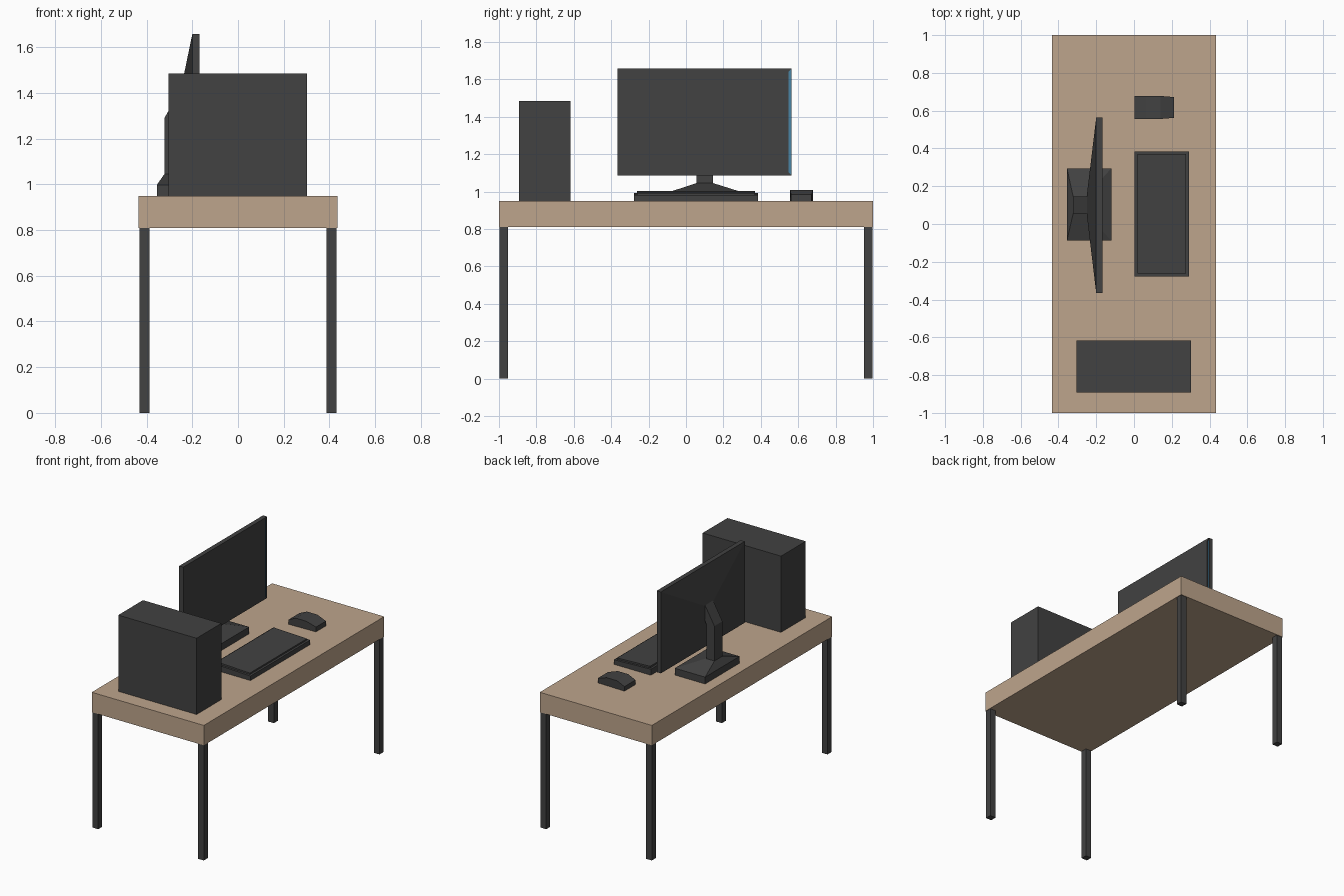
import bpy, bmesh
from mathutils import Vector

if "Cube" in bpy.data.objects:
    bpy.data.objects.remove(bpy.data.objects["Cube"])


def material(name, rgb):
    m = bpy.data.materials.new(name)
    m.diffuse_color = (*rgb, 1)
    m.use_nodes = True
    m.node_tree.nodes["Principled BSDF"].inputs["Base Color"].default_value = m.diffuse_color
    return m


WOOD = material("light wood", (0.515, 0.376, 0.262))
DARK = material("dark grey", (0.054, 0.054, 0.054))
BLUE = material("screen blue", (0.067, 0.227, 0.366))


def finish(name, bm, *mats):
    bmesh.ops.recalc_face_normals(bm, faces=bm.faces)
    me = bpy.data.meshes.new(name)
    bm.to_mesh(me)
    bm.free()
    for m in mats:
        me.materials.append(m)
    ob = bpy.data.objects.new(name, me)
    bpy.context.collection.objects.link(ob)
    return ob


def bm_box(x, y, z):
    bm = bmesh.new()
    bmesh.ops.create_cube(bm, size=1)
    for v in bm.verts:
        v.co = Vector([(r[0] + r[1]) / 2 + c * (r[1] - r[0]) for c, r in zip(v.co, (x, y, z))])
    return bm


def box(name, x, y, z, mat):
    return finish(name, bm_box(x, y, z), mat)


def face_towards(bm, direction):
    bm.normal_update()
    return max(bm.faces, key=lambda f: f.normal.dot(Vector(direction)))


def cap(bm, direction, x=None, y=None, z=None):
    """Extrude the face pointing in a direction and fit it into the given ranges."""
    f = face_towards(bm, direction)
    c = f.calc_center_median()
    new = bmesh.ops.extrude_discrete_faces(bm, faces=[f])["faces"][0]
    for v in new.verts:
        for i, r in enumerate((x, y, z)):
            if r is not None:
                v.co[i] = r[0] if v.co[i] < c[i] else r[1]
    return new


def prism(points, y):
    """Extrude an x-z outline along y."""
    bm = bmesh.new()
    a, b = ([bm.verts.new((px, yy, pz)) for px, pz in points] for yy in y)
    bm.faces.new(a)
    bm.faces.new(b[::-1])
    for i in range(len(a)):
        j = (i + 1) % len(a)
        bm.faces.new((a[i], b[i], b[j], a[j]))
    return bm


# Desk
box("table_top", (-0.435, 0.435), (-1, 1), (0.81, 0.95), WOOD)
for xn, sx in (("left", -1), ("right", 1)):
    for yn, sy in (("front", -1), ("back", 1)):
        box(f"{yn}_{xn}_leg", sorted((sx * 0.388, sx * 0.432)),
            sorted((sy * 0.952, sy * 0.996)), (0, 0.81), DARK)

# Computer tower
box("computer_tower", (-0.305, 0.303), (-0.892, -0.618), (0.95, 1.485), DARK)

# Monitor: slab with a shallow pyramid back and a recessed screen
bm = bm_box((-0.2, -0.168), (-0.366, 0.564), (1.086, 1.657))
cap(bm, (-1, 0, 0), (-0.25, -0.25), (0.05, 0.15), (1.33, 1.415))
cap(bm, (1, 0, 0), y=(-0.35, 0.547), z=(1.104, 1.64))
screen = cap(bm, (1, 0, 0), x=(-0.176, -0.176))
screen.material_index = 1
finish("monitor", bm, DARK, BLUE)

# Monitor stand
bm = bm_box((-0.355, -0.12), (-0.088, 0.295), (0.95, 0.998))
cap(bm, (0, 0, 1), (-0.322, -0.255), (0.056, 0.145), (1.045, 1.045))
finish("monitor_base", bm, DARK)
finish("monitor_neck", prism([(-0.322, 1.04), (-0.322, 1.29), (-0.245, 1.425), (-0.225, 1.36),
                              (-0.262, 1.28), (-0.262, 1.04)], (0.056, 0.145)), DARK)

# Keyboard: slight wedge with an inset raised key area
finish("keyboard_body", prism([(0.003, 0.95), (0.003, 0.992), (0.291, 0.982), (0.291, 0.95)],
                              (-0.277, 0.385)), DARK)
finish("keyboard_keys", prism([(0.019, 0.985), (0.019, 1.003), (0.276, 0.993), (0.276, 0.975)],
                              (-0.262, 0.37)), DARK)

# Mouse: humped block narrowing at one end
bm = prism([(0.003, 0.95), (0.003, 0.982), (0.06, 1.008), (0.14, 1.008),
            (0.212, 0.984), (0.212, 0.95)], (0.556, 0.678))
for v in bm.verts:
    if v.co.x > 0.2:
        v.co.y = 0.617 + (v.co.y - 0.617) * 0.9
finish("mouse", bm, DARK)
